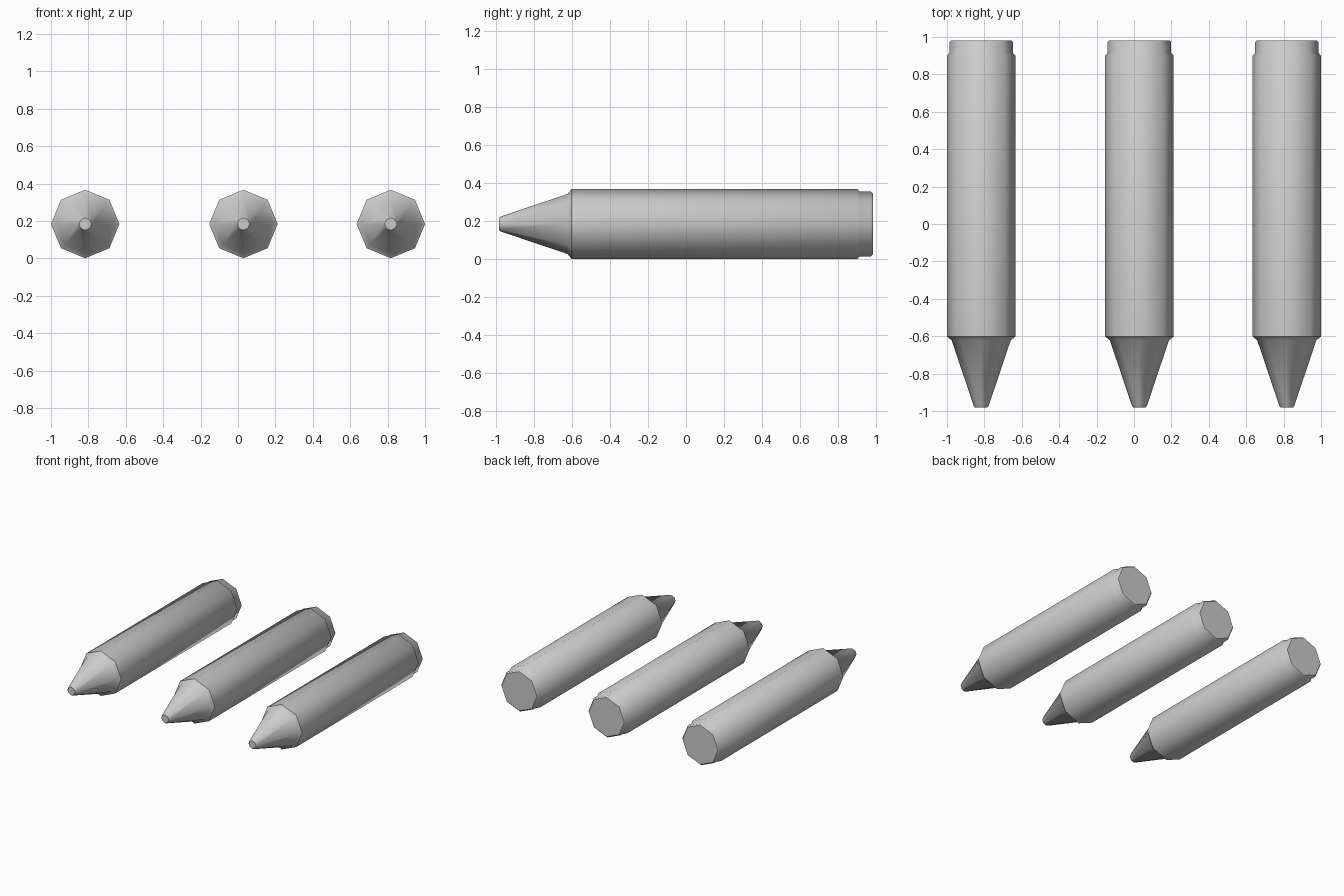
import bpy, bmesh
from math import cos, sin, tau, radians

if "Cube" in bpy.data.objects:
    bpy.data.objects.remove(bpy.data.objects["Cube"])

SIDES = 8
RADIUS = 0.183
# (y, radius) from the tip to the blunt end
PROFILE = [
    (-0.982, 0.033), (-0.972, 0.040),   # blunted tip
    (-0.622, 0.158), (-0.602, RADIUS),  # cone base, flare to the wrapper
    (0.900, RADIUS), (0.914, 0.170),    # wrapper, step down
    (0.972, 0.170), (0.982, 0.160),     # end cap with a small bevel
]


def crayon(name, x):
    """Lathe the profile around the y axis with closed ends."""
    bm = bmesh.new()
    rings = [[bm.verts.new((r * cos(tau * i / SIDES), y, r * sin(tau * i / SIDES)))
              for i in range(SIDES)] for y, r in PROFILE]
    for a, b in zip(rings, rings[1:]):
        for i in range(SIDES):
            j = (i + 1) % SIDES
            bm.faces.new((a[i], a[j], b[j], b[i]))
    bm.faces.new(rings[0])
    bm.faces.new(rings[-1])
    bmesh.ops.recalc_face_normals(bm, faces=bm.faces)
    mesh = bpy.data.meshes.new(name)
    bm.to_mesh(mesh)
    bm.free()
    # smooth round the barrel, sharp at the flat ends
    mesh.shade_smooth()
    mesh.set_sharp_from_angle(angle=radians(46))
    for end in (mesh.polygons[-1], mesh.polygons[-2]):
        end.use_smooth = False
    obj = bpy.data.objects.new(name, mesh)
    obj.location = (x, 0, RADIUS + 0.001)
    bpy.context.collection.objects.link(obj)


# Three crayons lying side by side
for name, x in (("crayon_left", -0.817), ("crayon_middle", 0.029), ("crayon_right", 0.817)):
    crayon(name, x)
